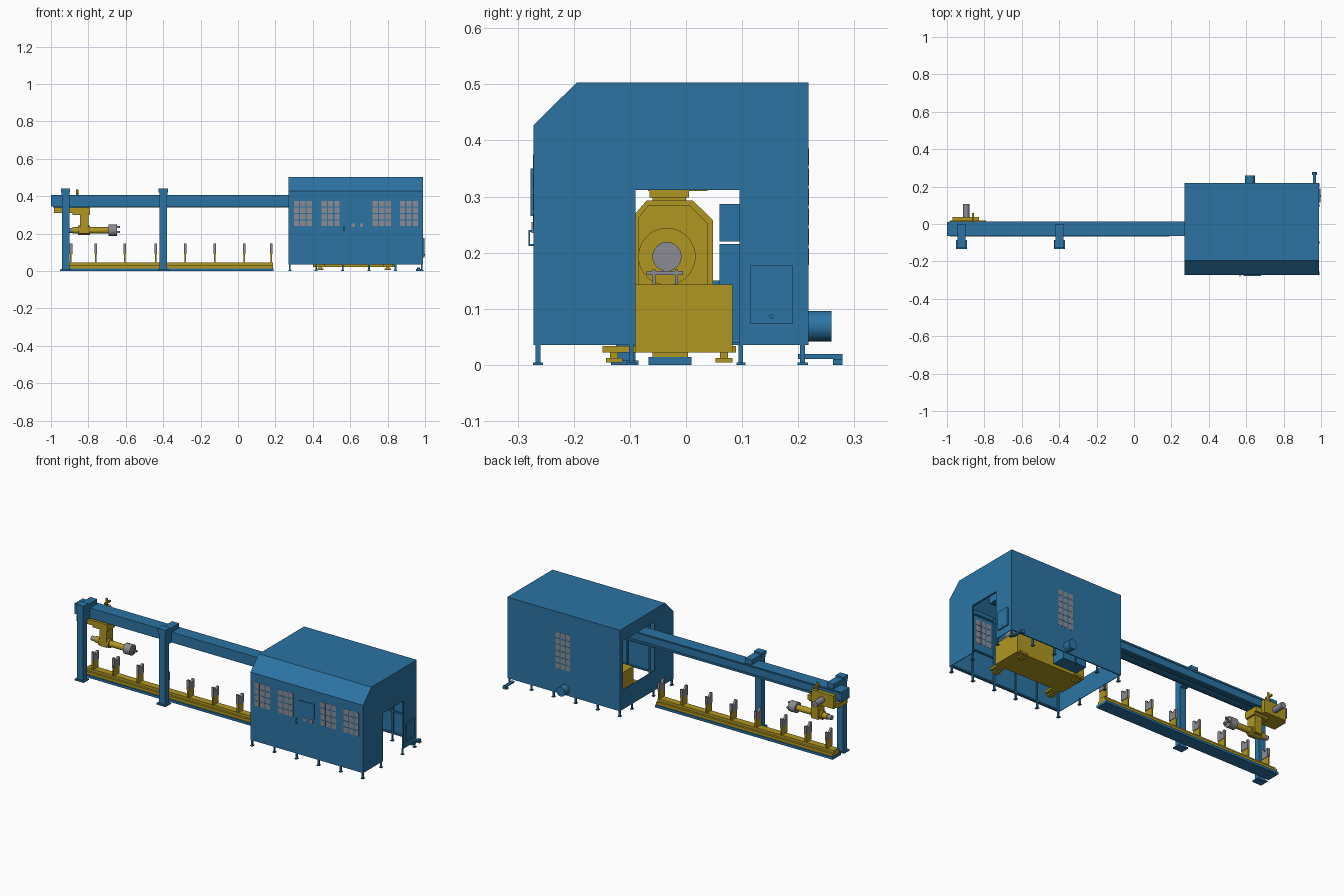
import bpy, bmesh, math
from mathutils import Matrix, Vector

old = bpy.data.objects.get("Cube")
if old:
    bpy.data.objects.remove(old, do_unlink=True)


def material(name, color):
    m = bpy.data.materials.new(name)
    m.use_nodes = True
    m.diffuse_color = (*color, 1)
    bsdf = next(n for n in m.node_tree.nodes if n.type == 'BSDF_PRINCIPLED')
    bsdf.inputs["Base Color"].default_value = (*color, 1)
    return m


BLUE = material("machine_blue", (0.025, 0.175, 0.37))
YELLOW = material("machine_yellow", (0.44, 0.31, 0.016))
GRAY = material("steel_gray", (0.26, 0.26, 0.29))


def finish(name, bm, mat):
    bmesh.ops.recalc_face_normals(bm, faces=bm.faces)
    me = bpy.data.meshes.new(name)
    bm.to_mesh(me)
    bm.free()
    me.materials.append(mat)
    ob = bpy.data.objects.new(name, me)
    bpy.context.collection.objects.link(ob)
    return ob


def boxes(name, mat, spans):
    """One object out of boxes given as ((x0, x1), (y0, y1), (z0, z1))."""
    bm = bmesh.new()
    for span in spans:
        lo, hi = Vector([s[0] for s in span]), Vector([s[1] for s in span])
        mtx = Matrix.Translation((lo + hi) / 2) @ Matrix.Diagonal((*(hi - lo), 1))
        bmesh.ops.create_cube(bm, size=1, matrix=mtx)
    return finish(name, bm, mat)


def prism(name, mat, outline, x0, x1):
    """Extrude a (y, z) outline along x."""
    bm = bmesh.new()
    face = bm.faces.new([bm.verts.new((x0, y, z)) for y, z in outline])
    res = bmesh.ops.extrude_face_region(bm, geom=[face])
    verts = [v for v in res["geom"] if isinstance(v, bmesh.types.BMVert)]
    bmesh.ops.translate(bm, verts=verts, vec=(x1 - x0, 0, 0))
    return finish(name, bm, mat)


def rod(name, mat, start, end, radius, sides=32):
    a, b = Vector(start), Vector(end)
    bm = bmesh.new()
    rot = (b - a).to_track_quat('Z', 'Y').to_matrix().to_4x4()
    bmesh.ops.create_cone(bm, cap_ends=True, segments=sides, radius1=radius, radius2=radius,
                          depth=(b - a).length, matrix=Matrix.Translation((a + b) / 2) @ rot)
    for f in bm.faces:
        f.smooth = len(f.verts) == 4
    for e in bm.edges:
        e.smooth = all(len(f.verts) == 4 for f in e.link_faces)
    return finish(name, bm, mat)


def around(c, w):
    return (c - w / 2, c + w / 2)


# Cabin shell
X0, X1, YF, YB = 0.27, 0.99, -0.272, 0.218
ZB, ZC, ZT, YC, T = 0.035, 0.427, 0.503, -0.195, 0.003


def end_outline(ya, yb, top):
    return [(YF, ZB), (YF, ZC), (YC, ZT), (YB, ZT), (YB, ZB), (yb, ZB), (yb, top), (ya, top), (ya, ZB)]


prism("cabin_right_end", BLUE, end_outline(-0.09, 0.095, 0.312), X1 - T, X1)
prism("cabin_left_end", BLUE, end_outline(-0.1, 0.19, 0.43), X0, X0 + T)
boxes("cabin_left_sill", BLUE, [((X0, X0 + T), (-0.1, 0.19), (ZB, 0.15))])
prism("cabin_skin", BLUE, [(YF, ZB), (YF, ZC), (YC, ZT), (YB, ZT), (YB, ZB), (YB - T, ZB),
                           (YB - T, ZT - T), (YC + T / 2, ZT - T), (YF + T, ZC - T / 2), (YF + T, ZB)], X0, X1)

# Inner frame under the skin
W = 0.008
posts = [X0 + T + W / 2 + i * (X1 - X0 - 2 * T - W) / 5 for i in range(6)]
frame = []
for x in posts:
    frame += [(around(x, W), (YF + T, YF + T + W), (ZB, ZC - W)),
              (around(x, W), (YB - T - W, YB - T), (ZB, ZT - T)),
              (around(x, W), (YC + W, YB - T), (ZT - T - W, ZT - T))]
for i in range(5):
    y = YC + W + i * (YB - YC - 3 * W) / 4
    frame.append(((X0 + T, X1 - T), (y, y + W), (ZT - T - W, ZT - T)))
for z in (ZB + W, 0.17, 0.39):
    frame.append(((X0 + T, X1 - T), (YB - T - W, YB - T), around(z, W)))
for z in (ZB + W, 0.19, 0.4):
    frame.append(((X0 + T, X1 - T), (YF + T, YF + T + W), around(z, W)))
for y in (YF + T + W, -0.1, 0.105, YB - T - W):
    frame.append(((X1 - T - W, X1 - T), around(y, W), (ZB, ZC - W)))
frame.append(((X1 - T - W, X1 - T), (YF + T, YB - T), (0.312, 0.32)))
boxes("cabin_frame", BLUE, frame)

# Cabin legs with foot pads
legs = []
for y in (YF + 0.008, YB - 0.01):
    for x in posts:
        legs += [(around(x, 0.009), around(y, 0.009), (0.004, ZB)), (around(x, 0.016), around(y, 0.018), (0, 0.004))]
for y in (-0.098, 0.098):
    for x in (posts[0], posts[-1]):
        legs += [(around(x, 0.009), around(y, 0.008), (0.004, ZB)), (around(x, 0.016), around(y, 0.016), (0, 0.004))]
boxes("cabin_legs", BLUE, legs)


# Window panes, front and back, seen from outside and inside
def panes(name, x0, x1, z0, z1, cols, rows, wall):
    dx, dz = (x1 - x0) / cols, (z1 - z0) / rows
    boxes(name, GRAY, [(around(x0 + (i + .5) * dx, dx * .82), (wall - 0.001, wall + T + 0.001),
                        around(z0 + (j + .5) * dz, dz * .84)) for i in range(cols) for j in range(rows)])


for i, x in enumerate((0.295, 0.443, 0.717, 0.862)):
    panes("front_window_%d" % (i + 1), x, x + 0.104, 0.238, 0.378, 3, 4, YF)
panes("back_window", 0.585, 0.685, 0.175, 0.388, 3, 6, YB - T)

# Front control panel, handle and buttons
boxes("control_panel", BLUE, [((0.585, 0.68), (-0.277, YF), (0.265, 0.35))])
boxes("door_handle", BLUE, [((0.565, 0.57), (-0.281, -0.278), (0.212, 0.24)),
                            ((0.565, 0.57), (-0.281, YF), (0.212, 0.215)),
                            ((0.565, 0.57), (-0.281, YF), (0.237, 0.24))])
boxes("control_buttons", GRAY, [(around(x, 0.018), (-0.275, YF), (0.235, 0.255)) for x in (0.617, 0.66)])

# Right end hatch and back fittings
boxes("end_hatch", BLUE, [((X1, 0.997), (0.115, 0.191), (0.073, 0.177))])
rod("hatch_knob", BLUE, (0.995, 0.152, 0.086), (1.0, 0.152, 0.086), 0.004, 16)
rod("back_motor", BLUE, (0.62, YB, 0.069), (0.62, 0.259, 0.069), 0.027)
boxes("back_bracket", BLUE, [((0.957, 0.973), (0.2, 0.279), (0.01, 0.019)),
                             ((0.952, 0.978), (0.262, 0.279), (0, 0.01))])

# Machine bed and feet
boxes("machine_bed", YELLOW, [((0.4, 0.84), (-0.09, 0.083), (0.022, 0.143))])
feet = []
for x in (0.44, 0.8):
    for y in (-0.128, 0.068):
        feet += [(around(x, 0.05), around(y, 0.042), (0.022, 0.034)), (around(x, 0.018), around(y, 0.014), (0.01, 0.022)),
                 (around(x, 0.034), around(y, 0.03), (0.004, 0.012))]
    feet.append((around(x, 0.05), (-0.13, -0.08), (0.022, 0.034)))
boxes("bed_feet", YELLOW, feet)

# Headstock with spindle and chuck
head = [(-0.09, 0.14), (-0.09, 0.27), (-0.07, 0.293), (0.012, 0.293), (0.048, 0.258), (0.048, 0.14)]
prism("headstock", YELLOW, head, 0.5, 0.74)
prism("headstock_cover", YELLOW, [(y * 0.9 - 0.004, z * 0.95 + 0.006) for y, z in head], 0.74, 0.75)
rod("headstock_flange", YELLOW, (0.75, -0.034, 0.193), (0.765, -0.034, 0.193), 0.051, 48)
rod("headstock_chuck", GRAY, (0.47, -0.034, 0.193), (0.8, -0.034, 0.193), 0.026)
boxes("steady_rest", GRAY, [(around(0.81, 0.02), around(-0.037 + s * 0.02, 0.006), (0.143, 0.17)) for s in (-1, 1)]
      + [(around(0.81, 0.02), (-0.07, -0.005), (0.16, 0.167))])
boxes("inner_cabinet", BLUE, [((0.45, 0.6), (0.06, 0.16), (0.04, 0.215)), ((0.45, 0.6), (0.06, 0.16), (0.22, 0.287))])

# Overhead beam with guide rails
boxes("overhead_beam", BLUE, [((-1, 0.9), (-0.065, 0.01), (0.345, 0.405)),
                              ((-0.99, 0.9), (-0.055, -0.045), (0.34, 0.345)), ((-0.99, 0.9), (-0.01, 0), (0.34, 0.345)),
                              ((-0.99, 0.9), (0.01, 0.014), (0.35, 0.358)), ((-0.99, 0.9), (0.01, 0.014), (0.392, 0.4))])

# Gantry posts with base plate and cap
for name, x in (("outer_post", -0.922), ("middle_post", -0.399)):
    boxes(name, BLUE, [(around(x, 0.04), (-0.125, -0.09), (0.008, 0.44)), (around(x, 0.058), (-0.134, -0.085), (0, 0.008)),
                       (around(x, 0.04), (-0.09, -0.065), (0.345, 0.41)), (around(x, 0.044), (-0.125, 0.0), (0.405, 0.432)),
                       (around(x, 0.05), (-0.128, -0.085), (0.42, 0.44))])

# Floor rail and workpiece supports
boxes("rail_base", BLUE, [((-0.945, 0.19), (-0.067, 0.01), (0, 0.014))])
boxes("floor_rail", YELLOW, [((-0.94, 0.188), (-0.06, 0.004), (0.014, 0.03)), ((-0.94, 0.188), (-0.048, -0.008), (0.03, 0.045))])
for i, x in enumerate((-0.893, -0.76, -0.605, -0.44, -0.283, -0.125, 0.033, 0.178)):
    boxes("support_bracket_%d" % (i + 1), YELLOW, [(around(x, 0.008), (-0.055, -0.003), (0.045, 0.105))])
    prism("support_fork_%d" % (i + 1), GRAY, [(-0.054, 0.09), (-0.054, 0.148), (-0.044, 0.148), (-0.028, 0.125),
                                              (-0.012, 0.14), (-0.004, 0.14), (-0.004, 0.09)], x - 0.007, x + 0.007)

# Loader carriage under the beam
boxes("carriage", YELLOW, [((-0.985, -0.79), (-0.068, 0.018), (0.31, 0.338)), ((-0.97, -0.83), (0.015, 0.038), (0.31, 0.385)),
                           ((-0.845, -0.8), (-0.06, 0.0), (0.2, 0.31)), ((-0.885, -0.79), (-0.065, 0.005), (0.298, 0.312))])
rod("carriage_pin", YELLOW, (-0.86, 0.03, 0.38), (-0.86, 0.03, 0.436), 0.006, 16)
boxes("carriage_pin_arm", YELLOW, [(around(-0.86, 0.01), (0.01, 0.06), (0.405, 0.415))])
rod("carriage_motor", GRAY, (-0.897, 0.038, 0.345), (-0.897, 0.106, 0.345), 0.017)
rod("loader_spindle", YELLOW, (-0.885, -0.034, 0.217), (-0.69, -0.034, 0.217), 0.017)
rod("loader_collar", YELLOW, (-0.855, -0.034, 0.217), (-0.79, -0.034, 0.217), 0.025)
rod("spindle_tail", GRAY, (-0.91, -0.034, 0.217), (-0.885, -0.034, 0.217), 0.013)
rod("loader_chuck", GRAY, (-0.692, -0.034, 0.217), (-0.648, -0.034, 0.217), 0.03)
boxes("chuck_jaws", GRAY, [((-0.648, -0.632), around(-0.034 + 0.017 * math.cos(a), 0.01), around(0.217 + 0.017 * math.sin(a), 0.01))
                           for a in (math.pi / 2, math.pi * 7 / 6, math.pi * 11 / 6)])
